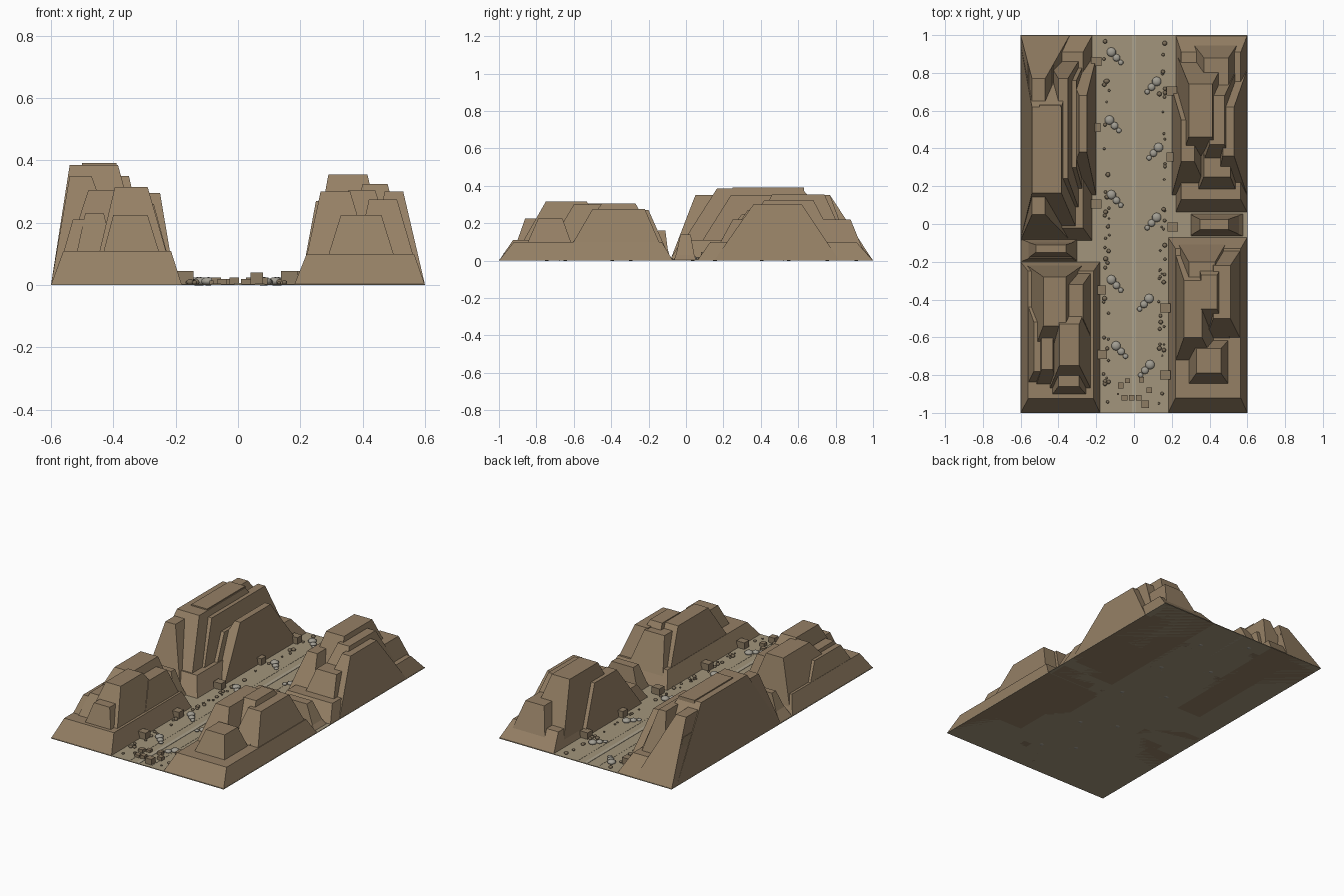
import bpy, bmesh, random
from mathutils import Matrix

if "Cube" in bpy.data.objects:
    bpy.data.objects.remove(bpy.data.objects["Cube"])

random.seed(7)


def material(name, rgb):
    m = bpy.data.materials.new(name)
    m.diffuse_color = (*rgb, 1)
    m.use_nodes = True
    m.node_tree.nodes["Principled BSDF"].inputs["Base Color"].default_value = m.diffuse_color
    return m


CLIFF = material("cliff", (0.30, 0.215, 0.13))
SAND = material("sand", (0.36, 0.30, 0.20))
TRACK = material("track", (0.42, 0.37, 0.27))
DARK = material("dark_stone", (0.20, 0.155, 0.10))
BLOCK = material("block", (0.27, 0.20, 0.125))
GREY = material("grey_stone", (0.36, 0.34, 0.29))


def finish(bm, name, mat):
    me = bpy.data.meshes.new(name)
    bmesh.ops.recalc_face_normals(bm, faces=bm.faces)
    bm.to_mesh(me)
    bm.free()
    ob = bpy.data.objects.new(name, me)
    me.materials.append(mat)
    bpy.context.collection.objects.link(ob)
    return ob


def frustum(name, base, top, z1, z0=0.0, mat=CLIFF):
    """Tapered block; base and top are (x0, x1, y0, y1)."""
    bm = bmesh.new()
    rings = []
    for (x0, x1, y0, y1), z in ((base, z0), (top, z1)):
        rings.append([bm.verts.new((x, y, z)) for x, y in
                      ((x0, y0), (x1, y0), (x1, y1), (x0, y1))])
    lo, hi = rings
    bm.faces.new(lo[::-1])
    bm.faces.new(hi)
    for i in range(4):
        j = (i + 1) % 4
        bm.faces.new((lo[i], lo[j], hi[j], hi[i]))
    return finish(bm, name, mat)


def box(name, x, y, sx, sy, h, mat=BLOCK, z0=0.0):
    r = (x - sx / 2, x + sx / 2, y - sy / 2, y + sy / 2)
    return frustum(name, r, r, z0 + h, z0, mat)


def stones(name, items, mat, flat=0.6):
    """Many small round stones (x, y, radius) in one object."""
    bm = bmesh.new()
    for x, y, r in items:
        m = Matrix.Translation((x, y, 0.005 + r * flat * 0.5)) @ Matrix.Diagonal((r, r, r * flat, 1))
        bmesh.ops.create_uvsphere(bm, u_segments=10, v_segments=6, radius=1, matrix=m)
    ob = finish(bm, name, mat)
    for p in ob.data.polygons:
        p.use_smooth = True
    return ob


# Canyon floor and wheel track
box("canyon_floor", 0, 0, 1.2, 2, 0.004, SAND)
box("track_strip", 0, 0, 0.022, 2, 0.006, TRACK)
for s in (-1, 1):
    box("track_rut", s * 0.07, 0, 0.03, 2, 0.005, SAND)

# Back left cliff
frustum("back_left_base", (-.6, -.22, -.09, 1), (-.565, -.27, -.02, .91), .11)
frustum("back_left_outer", (-.6, -.34, -.085, 1), (-.54, -.47, .05, .77), .35)
frustum("back_left_rear_ledge", (-.59, -.36, .2, .96), (-.56, -.43, .4, .83), .25)
frustum("back_left_main", (-.6, -.28, -.08, .95), (-.54, -.385, .165, .62), .385)
frustum("back_left_cap", (-.505, -.385, .24, .64), (-.5, -.39, .25, .63), .392, .3)
frustum("back_left_shoulder", (-.48, -.27, .02, .9), (-.4, -.35, .24, .77), .35)
frustum("back_left_mid_step", (-.42, -.25, .1, .88), (-.35, -.305, .3, .76), .25)
frustum("back_left_road_wall", (-.38, -.2, .15, .88), (-.29, -.25, .38, .68), .295)

# Front left cliff
frustum("front_left_base", (-.6, -.18, -1, -.2), (-.56, -.215, -.925, -.25), .11)
frustum("front_left_main", (-.58, -.26, -.8, -.21), (-.48, -.36, -.54, -.28), .305)
frustum("front_left_peak", (-.47, -.2, -.93, -.3), (-.395, -.29, -.75, -.53), .315)
frustum("front_left_road_wall", (-.42, -.2, -.66, -.22), (-.36, -.27, -.5, -.32), .26)
frustum("front_left_outer", (-.59, -.42, -.9, -.35), (-.53, -.485, -.78, -.52), .21)
frustum("front_left_outer_step", (-.54, -.38, -.92, -.4), (-.49, -.43, -.77, -.55), .23)
frustum("front_left_buttress", (-.46, -.22, -.94, -.7), (-.4, -.29, -.86, -.77), .225)

# Front right cliff
frustum("front_right_base", (.18, .6, -1, -.07), (.22, .565, -.92, -.13), .1)
frustum("front_right_main", (.2, .45, -.78, -.1), (.265, .36, -.6, -.3), .3)
frustum("front_right_cap", (.3, .54, -.68, -.09), (.355, .44, -.45, -.27), .305)
frustum("front_right_outer", (.36, .59, -.66, -.1), (.42, .51, -.5, -.22), .275)
frustum("front_right_rear", (.22, .5, -.5, -.08), (.29, .43, -.38, -.2), .27)
frustum("front_right_buttress", (.26, .53, -.89, -.58), (.33, .46, -.79, -.66), .225)

# Back right cliff
frustum("back_right_base", (.22, .6, .06, 1), (.25, .565, .13, .91), .1)
frustum("back_right_main", (.225, .5, .28, .9), (.29, .415, .46, .74), .355)
frustum("back_right_shoulder", (.32, .56, .2, .85), (.4, .48, .42, .68), .325)
frustum("back_right_outer", (.42, .6, .15, .82), (.47, .53, .36, .62), .3)
frustum("back_right_road_wall", (.2, .4, .15, .72), (.25, .32, .33, .55), .27)
frustum("back_right_buttress", (.32, .56, .13, .5), (.37, .51, .25, .36), .22)
frustum("back_right_rear", (.3, .56, .6, .97), (.37, .5, .7, .88), .22)

# Low rocks closing the two side gaps
frustum("left_gap_rock", (-.58, -.3, -.195, -.09), (-.52, -.36, -.15, -.11), .16)
frustum("left_gap_step", (-.6, -.3, -.2, -.08), (-.55, -.33, -.18, -.1), .07)
frustum("right_gap_rock", (.3, .57, -.06, .05), (.35, .5, -.03, .025), .14)
frustum("right_gap_step", (.3, .58, -.065, .055), (.33, .53, -.045, .035), .06)

# Square blocks along the road edges
for x, y in ((-.2, .86), (-.205, .51), (-.2, .105), (-.175, -.35), (-.17, -.69),
             (.2, .705), (.2, .355), (.205, -.015), (.165, -.445), (.165, -.8)):
    box("roadside_block", x, y, .054, .048, .045)

# Groups of three grey boulders, running diagonally toward the road
clusters = [(-.12, .91), (-.13, .55), (-.12, .155), (-.12, -.295), (-.095, -.645),
            (.12, .755), (.13, .405), (.12, .035), (.08, -.395), (.085, -.745)]
for x, y in clusters:
    s = 1 if x < 0 else -1
    stones("boulder_group", [(x, y, .025), (x + s * .027, y - .03, .02),
                             (x + s * .05, y - .055, .014)], GREY, .55)

# Scattered pebbles near both cliff feet
for s in (-1, 1):
    stones("pebbles", [(s * random.uniform(.13, .165), random.uniform(-.95, .98),
                        random.uniform(.005, .013)) for _ in range(42)], DARK, .8)

# Fallen blocks at the front entrance
for x, y, d, h in ((-.07, -.855, .03, .024), (-.035, -.83, .026, .02), (.04, -.825, .028, .025),
                   (.08, -.88, .03, .025), (-.05, -.92, .03, .02), (-.012, -.92, .03, .025),
                   (.025, -.92, .03, .02), (.06, -.955, .04, .04), (-.085, -.9, .012, .015)):
    box("fallen_block", x, y, d, d, h)
